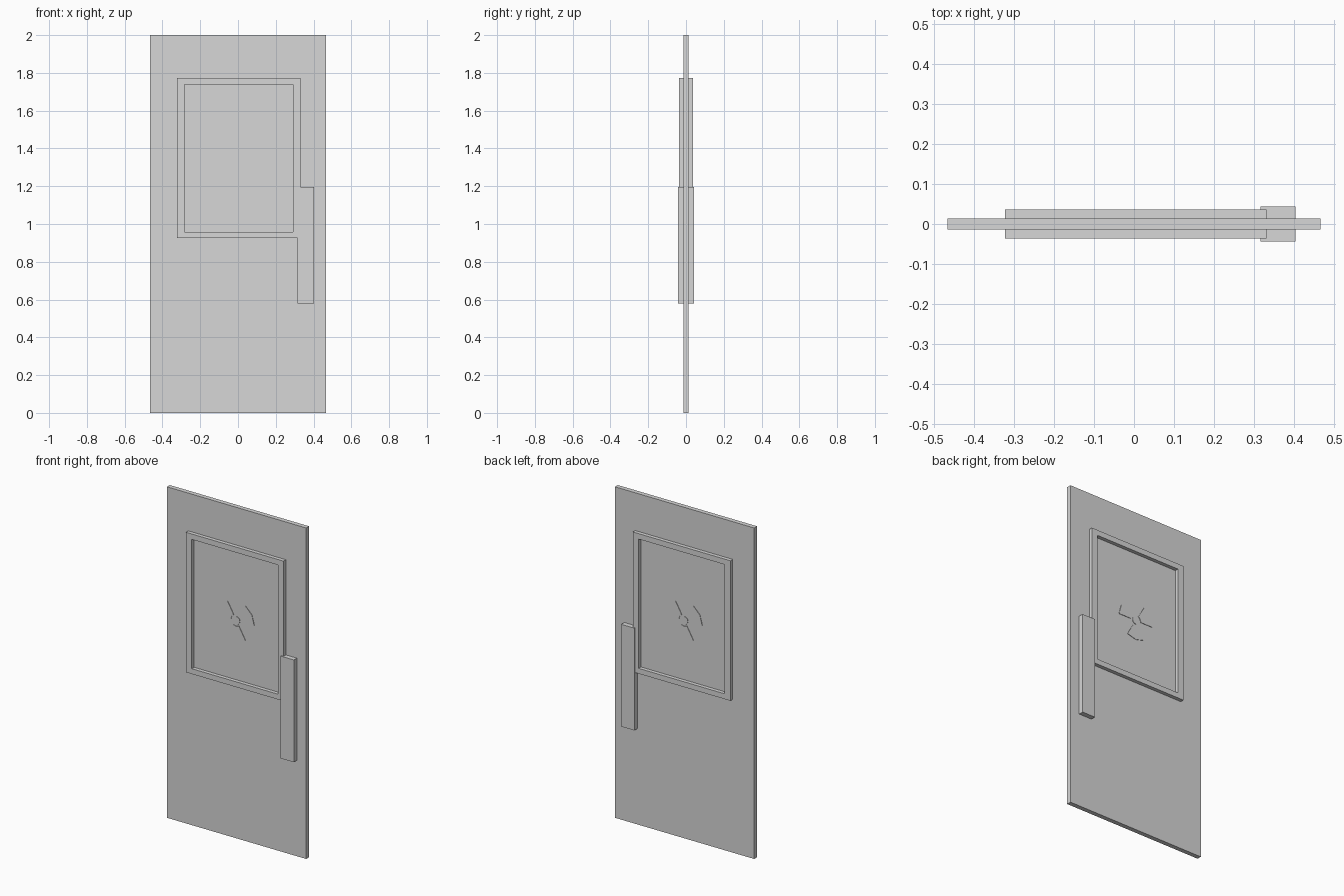
import bpy
import bmesh
from math import radians, cos, sin

if "Cube" in bpy.data.objects:
    bpy.data.objects.remove(bpy.data.objects["Cube"])

GREY = (0.68, 0.68, 0.68, 1)
grey = bpy.data.materials.new("light grey")
grey.use_nodes = True
grey.diffuse_color = GREY
grey.node_tree.nodes["Principled BSDF"].inputs["Base Color"].default_value = GREY

DOOR_Y = 0.0138    # half thickness of the leaf
FRAME_Y = 0.0363
HANDLE_Y = 0.0432


def finish(name, bm):
    bmesh.ops.recalc_face_normals(bm, faces=bm.faces)
    mesh = bpy.data.meshes.new(name)
    bm.to_mesh(mesh)
    bm.free()
    mesh.materials.append(grey)
    obj = bpy.data.objects.new(name, mesh)
    bpy.context.collection.objects.link(obj)


def extrude_faces(bm, faces, depth):
    moved = bmesh.ops.extrude_face_region(bm, geom=faces)["geom"]
    verts = [v for v in moved if isinstance(v, bmesh.types.BMVert)]
    bmesh.ops.translate(bm, verts=verts, vec=(0, depth, 0))


def extrude_outline(bm, points, y0, y1):
    """Prism from an outline in x and z, between two depths."""
    face = bm.faces.new([bm.verts.new((x, y0, z)) for x, z in points])
    extrude_faces(bm, [face], y1 - y0)


def rectangle(x0, x1, z0, z1):
    return [(x0, z0), (x1, z0), (x1, z1), (x0, z1)]


def box(name, outline, y0, y1):
    bm = bmesh.new()
    extrude_outline(bm, outline, y0, y1)
    finish(name, bm)


def window_frame(name, y0, y1):
    """Rectangular ring: an outer and an inner loop bridged, then extruded."""
    bm = bmesh.new()
    outer, inner = [[bm.verts.new((x, y0, z)) for x, z in outline] for outline in (
        rectangle(-0.322, 0.33, 0.926, 1.772),
        rectangle(-0.284, 0.292, 0.958, 1.739))]
    ring = []
    for i in range(4):
        j = (i + 1) % 4
        ring.append(bm.faces.new((outer[i], outer[j], inner[j], inner[i])))
    extrude_faces(bm, ring, y1 - y0)
    finish(name, bm)


def arc(radius, start, end, steps, cz=1.318):
    angles = [radians(start + (end - start) * i / steps) for i in range(steps + 1)]
    return [(radius * cos(a), cz + radius * sin(a)) for a in angles]


def warning_sign(name, y0, y1):
    """Three fan blades around a small hub."""
    bm = bmesh.new()
    for mid in (30, 150, 270):
        blade = arc(0.12, mid - 30, mid + 30, 2) + arc(0.036, mid + 30, mid - 30, 2)
        extrude_outline(bm, blade, y0, y1)
    extrude_outline(bm, arc(0.024, 0, 360, 12)[:-1], y0, y1)
    finish(name, bm)


# Door leaf
box("door_leaf", rectangle(-0.465, 0.465, 0, 2), -DOOR_Y, DOOR_Y)

# Fittings on both faces
for side, s in (("front", -1), ("back", 1)):
    window_frame(side + "_window_frame", s * DOOR_Y, s * FRAME_Y)
    box(side + "_handle", rectangle(0.315, 0.403, 0.579, 1.197), s * DOOR_Y, s * HANDLE_Y)
    warning_sign(side + "_warning_sign", s * DOOR_Y, s * (DOOR_Y + 0.003))
